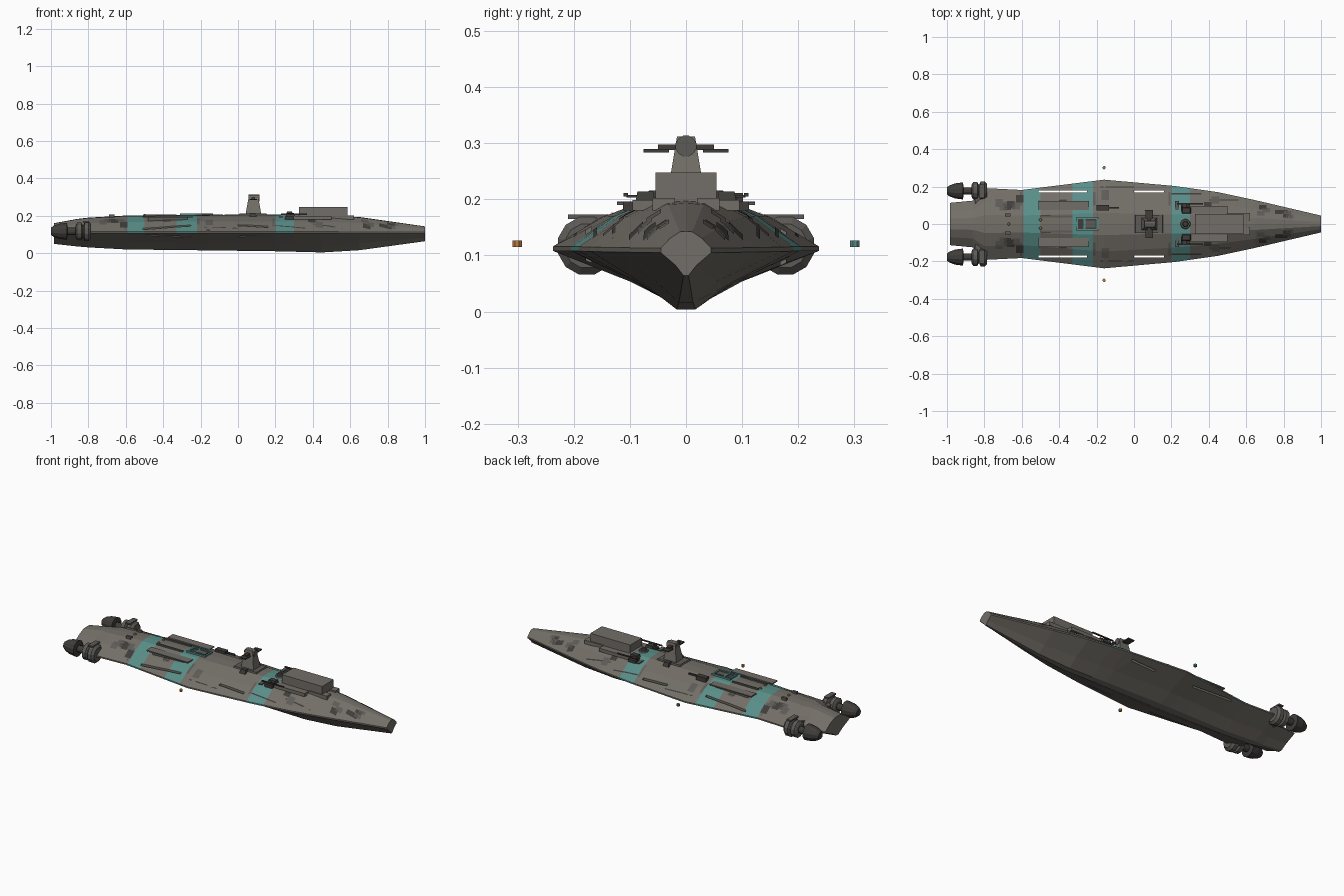
import bpy, bmesh, math, random
from mathutils import Matrix, Vector

if "Cube" in bpy.data.objects:
    bpy.data.objects.remove(bpy.data.objects["Cube"])
random.seed(4)

def mat(name, c):
    m = bpy.data.materials.new(name)
    m.diffuse_color = (*c, 1)
    m.use_nodes = True
    m.node_tree.nodes["Principled BSDF"].inputs["Base Color"].default_value = m.diffuse_color
    return m

GREY = mat("hull_grey", (0.17, 0.155, 0.135))
MID = mat("mid_grey", (0.11, 0.105, 0.095))
DARK = mat("dark_grey", (0.05, 0.046, 0.042))
TEAL = mat("teal", (0.10, 0.27, 0.25))
ORANGE = mat("orange", (0.5, 0.2, 0.05))

def add(name, bm, *mats):
    bmesh.ops.recalc_face_normals(bm, faces=bm.faces)
    me = bpy.data.meshes.new(name)
    bm.to_mesh(me)
    bm.free()
    for m in mats:
        me.materials.append(m)
    ob = bpy.data.objects.new(name, me)
    bpy.context.collection.objects.link(ob)
    return ob

def box(name, x, y, z, m, top=(1, 1)):
    """Box from (min, max) ranges; top scales the upper face."""
    bm = bmesh.new()
    bmesh.ops.create_cube(bm, size=1)
    for v in bm.verts:
        s = top if v.co.z > 0 else (1, 1)
        v.co = (sum(x) / 2 + v.co.x * (x[1] - x[0]) * s[0],
                sum(y) / 2 + v.co.y * (y[1] - y[0]) * s[1],
                sum(z) / 2 + v.co.z * (z[1] - z[0]))
    return add(name, bm, m)

def pair(name, x, y, z, m, top=(1, 1)):
    box(name + "_left", x, y, z, m, top)
    box(name + "_right", x, (-y[1], -y[0]), z, m, top)

def lathe(name, prof, at, m, axis='X', n=12):
    """Stack of rings (distance, radius) along an axis."""
    bm = bmesh.new()
    rings = []
    for d, r in prof:
        ring = []
        for i in range(n):
            a = 2 * math.pi * (i + 0.5) / n
            c, s = r * math.cos(a), r * math.sin(a)
            p = (d, c, s) if axis == 'X' else (c, s, d)
            ring.append(bm.verts.new(Vector(p) + Vector(at)))
        rings.append(ring)
    for a, b in zip(rings, rings[1:]):
        for i in range(n):
            bm.faces.new((a[i], a[(i + 1) % n], b[(i + 1) % n], b[i]))
    bm.faces.new(rings[0])
    bm.faces.new(rings[-1])
    return add(name, bm, m)

# Hull stations: x, half width, top z, edge z, keel z
ST = [(-.985, .113, .160, .110, .050), (-.86, .125, .183, .113, .036), (-.80, .192, .190, .115, .031),
      (-.60, .182, .201, .115, .020), (-.16, .237, .205, .116, .015), (.22, .203, .207, .116, .010),
      (.45, .170, .205, .115, .004), (.65, .127, .193, .114, .016), (1.0, .045, .143, .113, .064)]
BANDS = [(-.59, -.50), (-.33, -.22), (.20, .30)]
UP = [(0, 1), (.25, .97), (.62, .60), (1, 0)]

def station(x):
    for a, b in zip(ST, ST[1:]):
        if x <= b[0] + 1e-6:
            t = (x - a[0]) / (b[0] - a[0])
            return [p + (q - p) * t for p, q in zip(a, b)]

def surf(x, y):
    _, w, zt, ze, zb = station(x)
    u = min(abs(y) / w, 1)
    for (u0, h0), (u1, h1) in zip(UP, UP[1:]):
        if u <= u1:
            return ze + (zt - ze) * (h0 + (h1 - h0) * (u - u0) / (u1 - u0))

bm = bmesh.new()
xs = sorted({s[0] for s in ST} | {v for b in BANDS for v in b})
rings = []
for x in xs:
    _, w, zt, ze, zb = station(x)
    half = [(w * u, ze + (zt - ze) * h) for u, h in UP[1:]]
    half += [(w, ze - .008), (w * .42, ze + (zb - ze) * .62), (w * .1, zb)]
    loop = [(0, zt)] + half + [(-y, z) for y, z in reversed(half)]
    rings.append([bm.verts.new((x, y, z)) for y, z in loop])
n = len(rings[0])
for k, (a, b) in enumerate(zip(rings, rings[1:])):
    xm = (xs[k] + xs[k + 1]) / 2
    banded = any(p < xm < q for p, q in BANDS)
    for i in range(n):
        f = bm.faces.new((a[i], b[i], b[(i + 1) % n], a[(i + 1) % n]))
        f.material_index = 1 if banded and (i < 4 or i > n - 5) else 0
bm.faces.new(rings[0])
bm.faces.new(rings[-1])
hull = add("hull", bm, GREY, TEAL)

# Long slots through the flanks
for i, (x0, x1, yc) in enumerate([(-.51, -.25, .173), (0, .16, .173)]):
    for s in (-1, 1):
        c = box(f"slot_cutter_{i}_{s}", (x0, x1), (s * yc - .005, s * yc + .005), (-.1, .4), MID)
        c.hide_render = True
        c.hide_set(True)
        md = hull.modifiers.new("slot", 'BOOLEAN')
        md.operation, md.object, md.solver = 'DIFFERENCE', c, 'EXACT'

# Painted patches that follow the hull surface
def patch(name, x0, x1, y0, y1, m, lift=.0015):
    bm = bmesh.new()
    g = [[bm.verts.new((x, y, surf(x, y) + lift)) for y in
          [y0 + (y1 - y0) * j / 4 for j in range(5)]] for x in (x0, (x0 + x1) / 2, x1)]
    for i in range(2):
        for j in range(4):
            bm.faces.new((g[i][j], g[i + 1][j], g[i + 1][j + 1], g[i][j + 1]))
    add(name, bm, m)

for lo, hi, cnt in [(-.75, -.62, 6), (.62, .84, 8), (-.44, -.36, 2), (.32, .42, 2), (-.2, -.17, 1)]:
    for k in range(cnt):
        x = random.uniform(lo, hi)
        w = station(x + .04)[1]
        y = w * random.uniform(.35, .7)
        for s in (-1, 1):
            a, b = sorted((s * y, s * (y + w * .22)))
            patch("camouflage_patch", x, x + .04, a, b, DARK if k % 2 else MID)
for s in (-1, 1):
    for x0, x1 in [(-.22, -.205), (.185, .195), (-.61, -.60)]:
        a, b = sorted((s * .1, s * .17))
        patch("panel_seam", x0, x1, a, b, MID)
    for x0, x1 in [(-.18, 0), (.2, .36), (.4, .56)]:
        w = station(x1)[1] * .9
        a, b = sorted((s * w, s * (w - .006)))
        patch("flank_groove", x0, x1, a, b, DARK)
for x, y in [(-.67, 0), (-.5, -.022), (-.5, .022)]:
    lathe("deck_beacon", [(0, .008), (.008, .006)], (x, y, surf(x, y)), ORANGE, 'Z', 8)

# Engines: collar, ribbed drum, shaft and tapered nozzle
for side, s in (("left", 1), ("right", -1)):
    at = (0, s * .177, .117)
    lathe(f"engine_drum_{side}", [(-.868, .034), (-.86, .048), (-.838, .048), (-.832, .036),
          (-.826, .036), (-.82, .053), (-.798, .053), (-.785, .04)], at, MID)
    lathe(f"engine_shaft_{side}", [(-.93, .02), (-.8, .02)], at, DARK)
    lathe(f"engine_nozzle_{side}", [(-1, .02), (-.985, .031), (-.955, .042), (-.915, .047),
          (-.912, .03)], at, DARK)
pair("engine_top_plate", (-.83, -.80), (.139, .21), (.165, .173), MID)
pair("engine_mount", (-.85, -.80), (.11, .16), (.09, .14), MID)

# Sensor tower with twin arms
box("tower_base", (0, .16), (-.052, .052), (.195, .212), MID, (.9, .9))
box("tower", (.04, .125), (-.034, .034), (.205, .312), GREY, (.55, .47))
lathe("tower_dish", [(.055, .019), (.115, .019)], (0, 0, .295), MID, 'X', 12)
pair("tower_arm", (.072, .092), (.01, .05), (.288, .298), DARK)
pair("tower_paddle", (.062, .102), (.03, .076), (.283, .290), DARK)
pair("tower_foot", (.06, .10), (.03, .075), (.195, .216), DARK, (.7, .6))

# Forward deck block and flanking plates
box("deckhouse", (.325, .585), (-.054, .054), (.19, .248), GREY)
pair("deckhouse_plate", (.30, .50), (.056, .095), (.18, .199), GREY)
pair("forward_plate", (.50, .62), (.02, .06), (.18, .202), GREY)

# Small turret and guns
lathe("turret_ring", [(0, .028), (.01, .024)], (.275, 0, .203), MID, 'Z', 12)
lathe("turret_cap", [(0, .017), (.012, .013)], (.275, 0, .212), DARK, 'Z', 12)
pair("gun_mount", (.25, .30), (.068, .112), (.18, .196), DARK)
pair("gun_body", (.255, .305), (.055, .09), (.195, .214), DARK, (.8, .8))
pair("gun_barrel", (.23, .37), (.103, .111), (.205, .211), DARK)
pair("gun_link", (.26, .28), (.08, .106), (.203, .208), DARK)
pair("gun_plate", (.22, .24), (.075, .123), (.190, .195), MID)

# Midship raised plates, hatch and locker
pair("midship_plate", (-.51, -.24), (.075, .123), (.190, .196), GREY)
pair("midship_support", (-.48, -.27), (.08, .11), (.165, .191), MID)
pair("midship_rail", (-.50, -.33), (.035, .045), (.20, .208), MID)
box("hatch_floor", (-.31, -.19), (-.032, .032), (.19, .206), DARK)
pair("hatch_side", (-.31, -.19), (.026, .034), (.195, .212), TEAL)
for x in (-.31, -.27, -.20):
    box("hatch_bar", (x, x + .01), (-.03, .03), (.195, .211), TEAL)
box("hatch_cover", (-.26, -.205), (-.018, .018), (.195, .211), MID)
box("deck_locker", (-.20, -.135), (.072, .102), (.18, .211), DARK)
box("locker_barrel", (-.14, -.08), (.082, .09), (.198, .207), DARK)
pair("aft_vent", (-.69, -.66), (.04, .055), (.19, .206), MID)

# Detached navigation lights off each beam
for name, s, m in (("port_light", 1, TEAL), ("starboard_light", -1, ORANGE)):
    lathe(name, [(0, .009), (.012, .009)], (-.16, s * .301, .115), m, 'Z', 8)
